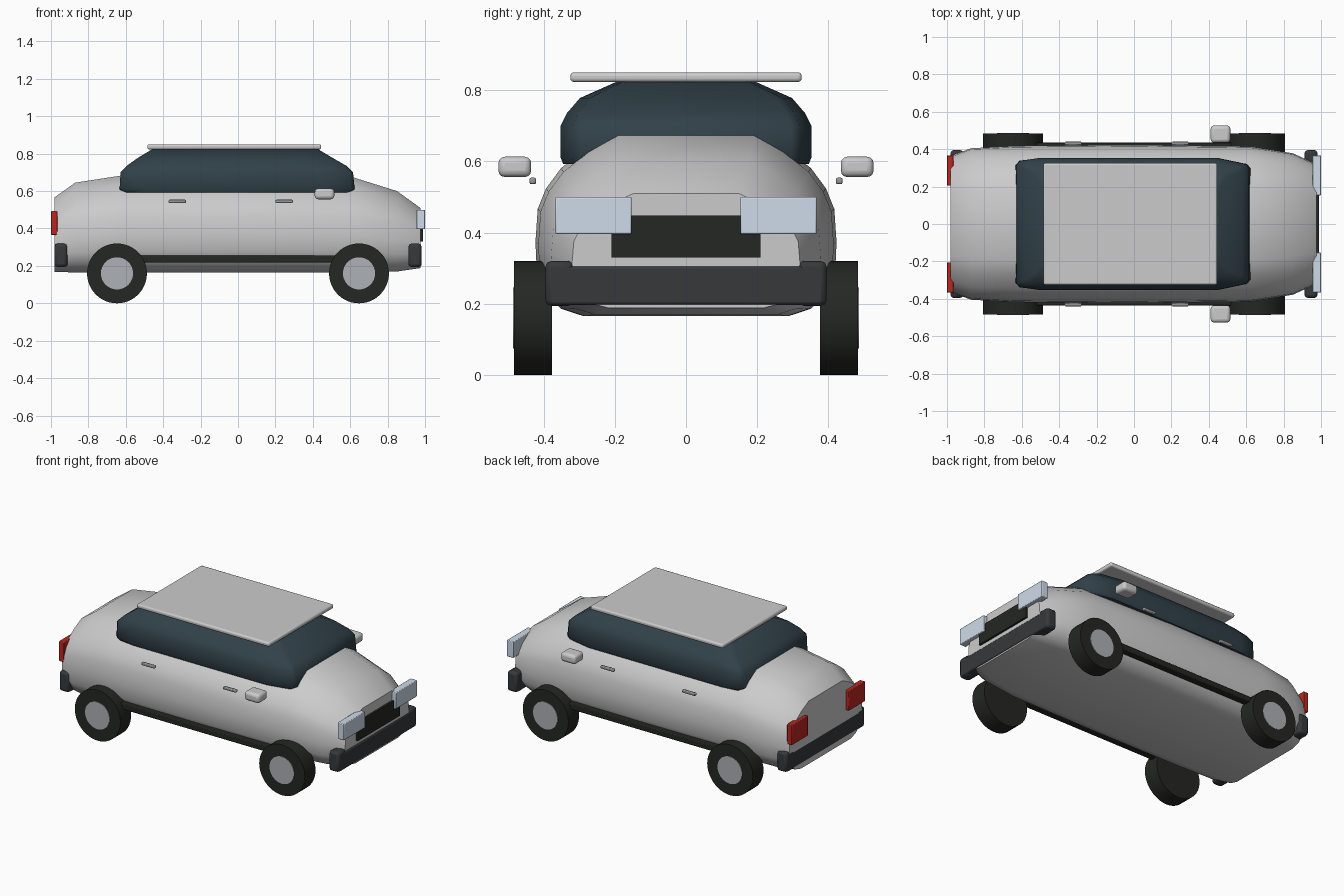
import bpy, bmesh
from math import radians

if "Cube" in bpy.data.objects:
    bpy.data.objects.remove(bpy.data.objects["Cube"])


def material(name, rgb):
    m = bpy.data.materials.new(name)
    m.diffuse_color = (*rgb, 1)
    m.use_nodes = True
    m.node_tree.nodes["Principled BSDF"].inputs["Base Color"].default_value = m.diffuse_color
    return m


PAINT = material("paint", (0.78, 0.78, 0.75))
GLASS = material("glass", (0.03, 0.052, 0.066))
RUBBER = material("rubber", (0.018, 0.02, 0.017))
TRIM = material("trim", (0.037, 0.04, 0.043))
RIM = material("rim", (0.42, 0.44, 0.47))
LAMP = material("lamp", (0.62, 0.71, 0.82))
RED = material("red", (0.5, 0.02, 0.015))
CHROME = material("handle_metal", (0.3, 0.31, 0.32))


def finish(obj, mat, angle=40):
    obj.data.materials.append(mat)
    bpy.ops.object.select_all(action='DESELECT')
    obj.select_set(True)
    bpy.context.view_layer.objects.active = obj
    bpy.ops.object.shade_smooth_by_angle(angle=radians(angle))
    return obj


def box(name, x, y, z, mat, bevel=0.0, segs=2):
    """Bevelled box from (min, max) ranges."""
    bpy.ops.mesh.primitive_cube_add(size=1, location=[sum(r) / 2 for r in (x, y, z)])
    obj = bpy.context.object
    obj.name = name
    obj.scale = [r[1] - r[0] for r in (x, y, z)]
    bpy.ops.object.transform_apply(location=False, rotation=False, scale=True)
    finish(obj, mat)
    if bevel:
        b = obj.modifiers.new("bevel", 'BEVEL')
        b.width, b.segments = bevel, segs
    return obj


def loft(name, rings, mat, angle):
    """Skin closed rings of equal length and cap both ends."""
    bm = bmesh.new()
    vs = [[bm.verts.new(p) for p in ring] for ring in rings]
    n = len(rings[0])
    for a, b in zip(vs, vs[1:]):
        for i in range(n):
            j = (i + 1) % n
            bm.faces.new((a[i], a[j], b[j], b[i]))
    bm.faces.new(vs[0])
    bm.faces.new(vs[-1])
    bmesh.ops.recalc_face_normals(bm, faces=bm.faces)
    mesh = bpy.data.meshes.new(name)
    bm.to_mesh(mesh)
    bm.free()
    obj = bpy.data.objects.new(name, mesh)
    bpy.context.collection.objects.link(obj)
    return finish(obj, mat, angle)


# Body: one half-section scaled along the length
half = [(0.68, 0), (0.83, 0.04), (0.92, 0.12), (0.99, 0.22), (1, 0.40), (0.985, 0.58),
        (0.93, 0.69), (0.83, 0.80), (0.66, 0.91), (0.46, 1)]
# x, half width, bottom, top
stations = [(-0.98, 0.365, 0.168, 0.567), (-0.87, 0.405, 0.165, 0.645), (-0.63, 0.418, 0.165, 0.682),
            (0, 0.423, 0.165, 0.685), (0.62, 0.415, 0.165, 0.672), (0.85, 0.378, 0.17, 0.60),
            (0.975, 0.32, 0.188, 0.51)]
section = half + [(-y, f) for y, f in reversed(half)]
loft("body", [[(x, w * y, lo + (hi - lo) * f) for y, f in section]
              for x, w, lo, hi in stations], PAINT, 42)

# Cabin glass: stacked outlines with softened corners
# z, rear x, front x, half width
levels = [(0.592, -0.615, 0.612, 0.345), (0.61, -0.633, 0.624, 0.352), (0.70, -0.628, 0.615, 0.352),
          (0.735, -0.595, 0.58, 0.335), (0.778, -0.535, 0.505, 0.298), (0.826, -0.455, 0.425, 0.19)]


def outline(z, r, f, w):
    side = [(f, 0.84 * w), (f - 0.02, 0.91 * w), (f - 0.17, w),
            (r + 0.12, w), (r + 0.02, 0.96 * w), (r, 0.89 * w)]
    return [(x, y, z) for x, y in side] + [(x, -y, z) for x, y in reversed(side)]


loft("cabin_glass", [outline(*l) for l in levels], GLASS, 45)

# Roof panel
box("roof_panel", (-0.485, 0.445), (-0.325, 0.325), (0.823, 0.85), PAINT, 0.01, 3)

# Grille
box("grille", (0.95, 0.988), (-0.21, 0.21), (0.33, 0.448), RUBBER)

# Bumpers: crossbar with raised end blocks
for end, s in (("front", 1), ("rear", -1)):
    xr = sorted((0.912 * s, 0.981 * s))
    box(end + "_bumper", xr, (-0.385, 0.385), (0.197, 0.305), TRIM, 0.008)
    for t in (-1, 1):
        box(end + "_bumper_end", xr, sorted((0.315 * t, 0.395 * t)), (0.194, 0.32), TRIM, 0.016)

# Parts mirrored left and right
for t in (-1, 1):
    def span(a, b):
        return sorted((a * t, b * t))

    box("headlight", (0.955, 1.0), span(0.153, 0.367), (0.396, 0.50), LAMP, 0.004)
    box("taillight", (-1.0, -0.965), span(0.205, 0.367), (0.366, 0.493), RED, 0.004)
    box("sill", (-0.56, 0.56), span(0.39, 0.437), (0.218, 0.255), RUBBER, 0.005)
    box("mirror", (0.41, 0.515), span(0.435, 0.527), (0.556, 0.613), PAINT, 0.018, 3)
    for x in (-0.325, 0.247):
        box("door_handle", (x - 0.046, x + 0.046), span(0.421, 0.44), (0.536, 0.554), CHROME, 0.005)

    # Wheels
    for x in (-0.647, 0.647):
        for name, r, y0, y1, mat in (("tyre", 0.16, 0.376, 0.483, RUBBER),
                                     ("rim", 0.086, 0.40, 0.486, RIM)):
            bpy.ops.mesh.primitive_cylinder_add(
                vertices=48, radius=r, depth=y1 - y0,
                location=(x, t * (y0 + y1) / 2, 0.16), rotation=(radians(90), 0, 0))
            bpy.context.object.name = name
            finish(bpy.context.object, mat)
